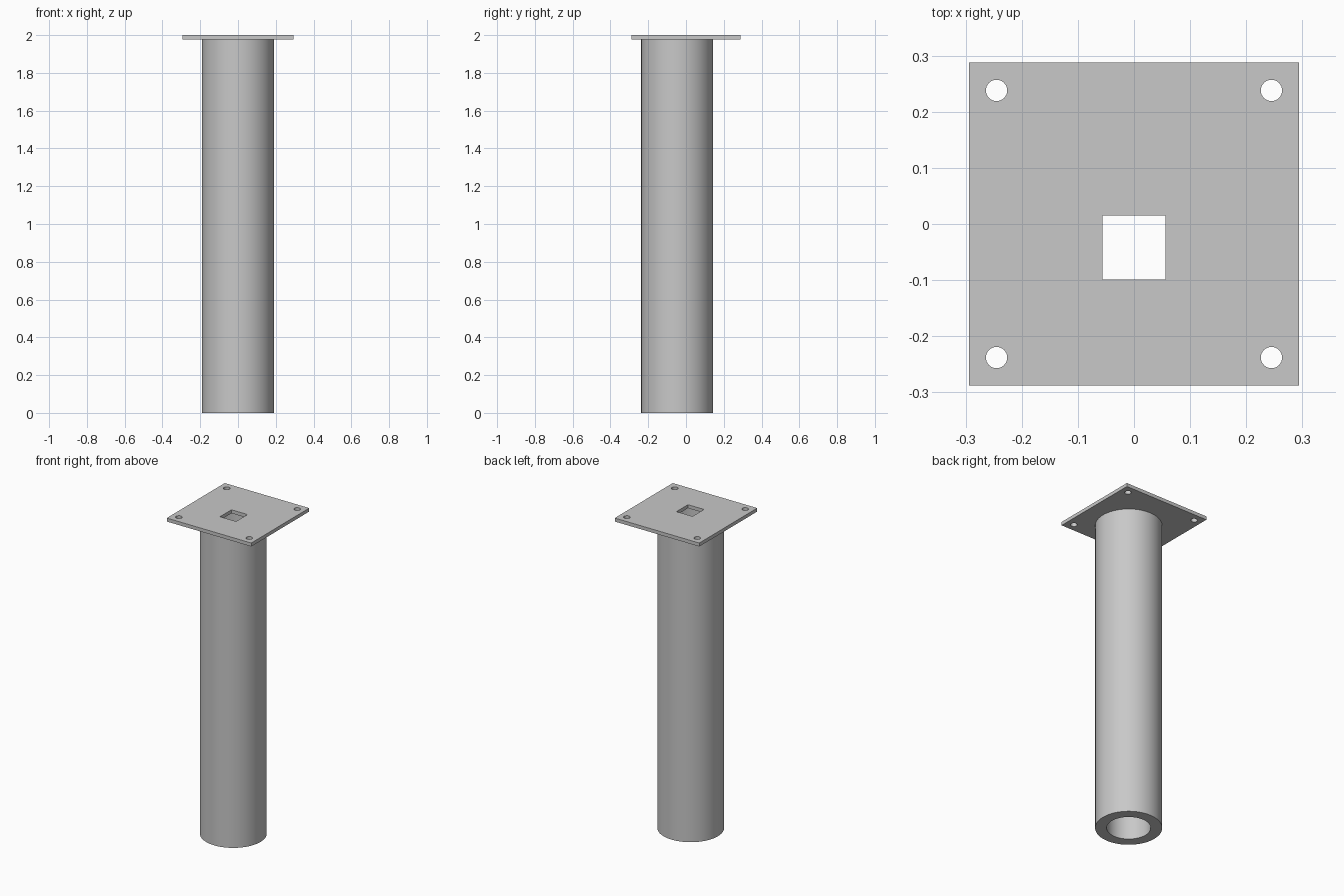
import bpy
import bmesh
from math import cos, sin, tau, radians

if "Cube" in bpy.data.objects:
    bpy.data.objects.remove(bpy.data.objects["Cube"])

steel = bpy.data.materials.new("grey_steel")
steel.use_nodes = True
GREY = (0.58, 0.58, 0.58, 1)
steel.diffuse_color = GREY
steel.node_tree.nodes["Principled BSDF"].inputs["Base Color"].default_value = GREY

TUBE_Y = -0.047
PLATE_BOTTOM, TOP = 1.978, 2.0


def circle(x, y, r, n):
    return [(x + r * cos(tau * i / n), y + r * sin(tau * i / n)) for i in range(n)]


def rect(y, hx, hy):
    return [(-hx, y - hy), (hx, y - hy), (hx, y + hy), (-hx, y + hy)]


def extrude_profile(name, loops, z0, z1):
    """Fill an outline with holes and extrude it upward."""
    bm = bmesh.new()
    edges = []
    for loop in loops:
        vs = [bm.verts.new((x, y, z0)) for x, y in loop]
        edges += [bm.edges.new((a, b)) for a, b in zip(vs, vs[1:] + vs[:1])]
    bmesh.ops.triangle_fill(bm, use_beauty=True, edges=edges)
    ext = bmesh.ops.extrude_face_region(bm, geom=bm.faces[:], use_keep_orig=True)
    top = [g for g in ext["geom"] if isinstance(g, bmesh.types.BMVert)]
    bmesh.ops.translate(bm, verts=top, vec=(0, 0, z1 - z0))
    bmesh.ops.recalc_face_normals(bm, faces=bm.faces[:])
    mesh = bpy.data.meshes.new(name)
    bm.to_mesh(mesh)
    bm.free()
    mesh.materials.append(steel)
    obj = bpy.data.objects.new(name, mesh)
    bpy.context.collection.objects.link(obj)
    bpy.ops.object.select_all(action="DESELECT")
    obj.select_set(True)
    bpy.context.view_layer.objects.active = obj
    bpy.ops.object.shade_smooth_by_angle(angle=radians(30))
    return obj


# Thick-walled post, open at the bottom
extrude_profile("post_tube", [circle(0, TUBE_Y, 0.19, 96), circle(0, TUBE_Y, 0.125, 96)],
                0, PLATE_BOTTOM)

# Mounting plate with a square opening and four bolt holes
bolt_holes = [circle(sx * 0.245, sy * 0.238, 0.019, 32) for sx in (-1, 1) for sy in (-1, 1)]
extrude_profile("mounting_plate",
                [rect(0, 0.294, 0.288), rect(-0.042, 0.056, 0.057)] + bolt_holes,
                PLATE_BOTTOM, TOP)
